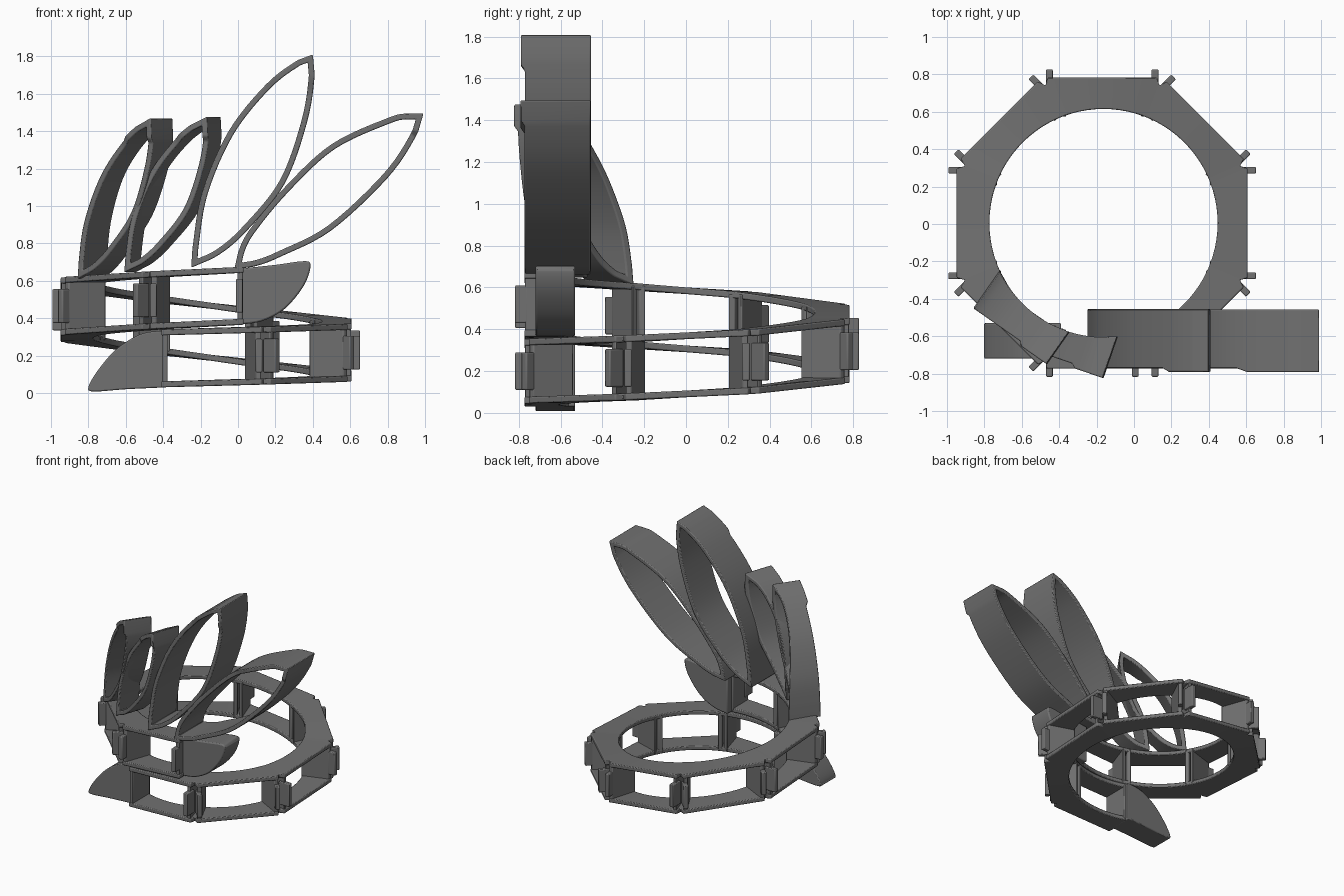
import bpy, bmesh, math
from mathutils import Vector, Matrix

if "Cube" in bpy.data.objects:
    bpy.data.objects.remove(bpy.data.objects["Cube"])

grey = bpy.data.materials.new("dark grey")
grey.use_nodes = True
tone = (0.165, 0.165, 0.165, 1)
grey.diffuse_color = tone
grey.node_tree.nodes["Principled BSDF"].inputs["Base Color"].default_value = tone

CENTRE = Vector((-0.17, 0.005, 0))
HOLE = Vector((-0.163, 0.005, 0))
APOTHEM, INNER, HEIGHT, PLATE = 0.778, 0.61, 0.31, 0.032
# Height of the band's underside at each corner as it winds upward
RISE = [0.03, 0.045, 0.06, 0.09, 0.14, 0.21, 0.27, 0.31, 0.34, 0.365]
START_X, END_X = -0.41, 0.03


def finish(bm, name, bevel=0.006):
    bmesh.ops.recalc_face_normals(bm, faces=bm.faces)
    mesh = bpy.data.meshes.new(name)
    bm.to_mesh(mesh)
    bm.free()
    obj = bpy.data.objects.new(name, mesh)
    bpy.context.collection.objects.link(obj)
    mesh.materials.append(grey)
    mod = obj.modifiers.new("soft edges", "BEVEL")
    mod.width, mod.segments = bevel, 2
    mod.limit_method, mod.angle_limit = "ANGLE", math.radians(35)
    bpy.ops.object.select_all(action="DESELECT")
    obj.select_set(True)
    bpy.context.view_layer.objects.active = obj
    bpy.ops.object.shade_smooth_by_angle(angle=math.radians(35))


def strip(bm, outer, inner, height):
    """Solid between two matching rows of points, raised by height."""
    up = Vector((0, 0, height))
    rows = [[bm.verts.new(v) for v in (o, i, i + up, o + up)]
            for o, i in zip(outer, inner)]
    for a, b in zip(rows, rows[1:]):
        for j in range(4):
            k = (j + 1) % 4
            bm.faces.new((a[j], a[k], b[k], b[j]))
    bm.faces.new(rows[0])
    bm.faces.new(rows[-1])


def smooth_path(points, steps=6):
    """Rounded path through a few (x, z) points."""
    p = [Vector(q) for q in points]
    p = [2 * p[0] - p[1]] + p + [2 * p[-1] - p[-2]]
    path = []
    for a, b, c, d in zip(p, p[1:], p[2:], p[3:]):
        for s in range(steps):
            t = s / steps
            path.append(0.5 * (2 * b + (c - a) * t + (2 * a - 5 * b + 4 * c - d) * t * t
                               + (3 * b - a - 3 * c + d) * t ** 3))
    return path + [p[-2]]


# Winding octagonal band
def corner(k):
    a = math.radians(-112.5 + 45 * k)
    r = APOTHEM / math.cos(math.radians(22.5))
    return CENTRE + Vector((r * math.cos(a), r * math.sin(a), 0))


def panel_ends(k):
    """Outer corners and inner angles of one side of the band."""
    p0, p1 = corner(k), corner(k + 1)
    a0 = math.radians(-112.5 + 45 * k)
    a1 = a0 + math.radians(45)
    if k == 0:
        p0.x = START_X
        a0 = -math.acos((START_X - HOLE.x) / INNER)
    if k == 8:
        p1.x = END_X
        a1 = 2 * math.pi - math.acos((END_X - HOLE.x) / INNER)
    return p0, p1, a0, a1


def band_point(k, t):
    p0, p1, a0, a1 = panel_ends(k)
    z = Vector((0, 0, RISE[k] + (RISE[k + 1] - RISE[k]) * t))
    a = a0 + (a1 - a0) * t
    return p0.lerp(p1, t) + z, HOLE + INNER * Vector((math.cos(a), math.sin(a), 0)) + z


# Lower and upper plates, continuous, with the outer corners clipped
outer, inner = [], []
for k in range(9):
    for t in [0] + [0.045 + 0.091 * s for s in range(11)]:
        o, i = band_point(k, t)
        if t == 0 and k > 0:
            o = o.lerp(i, 0.2)
        outer.append(o)
        inner.append(i)
o, i = band_point(8, 1)
outer.append(o)
inner.append(i)
for name, lift in (("lower_plate", 0), ("upper_plate", HEIGHT - PLATE)):
    up = Vector((0, 0, lift))
    bm = bmesh.new()
    strip(bm, [v + up for v in outer], [v + up for v in inner], PLATE)
    finish(bm, name)

# Radial walls and clasp pegs at both ends of every side
for k in range(9):
    p0, p1, _, _ = panel_ends(k)
    side = (p1 - p0).normalized()
    out = Vector((side.y, -side.x, 0))
    bm = bmesh.new()
    for t, sign in ((0, 1), (1, -1)):
        along = side * sign
        free = (k, t) in ((0, 0), (8, 1))
        o, i = band_point(k, t)
        base = Vector((0, 0, 0.012))
        trim = 0.004 if free else 0.028
        wall_o = o + base - out * 0.004 + along * trim
        wall_i = i + base + out * 0.006 + along * 0.004
        step = along * 0.03
        strip(bm, [wall_o, wall_o + step], [wall_i, wall_i + step], HEIGHT - 0.024)
        if (k, t) != (0, 0):
            c = o + along * (0.005 if free else 0.022) + Vector((0, 0, 0.065))
            w = along * 0.036
            strip(bm, [c + out * 0.044, c + out * 0.044 + w],
                  [c - out * 0.05, c - out * 0.05 + w], HEIGHT - 0.13)
    finish(bm, f"walls_and_pegs_{k + 1}")


# Solid curved fins closing both ends of the band
def fin(name, points):
    path = smooth_path(points, 4)
    bm = bmesh.new()
    rings = [[bm.verts.new((p.x, y, p.y)) for p in path] for y in (-0.72, -0.53)]
    for r in rings:
        bm.faces.new(r)
    for j in range(len(path)):
        k = (j + 1) % len(path)
        bm.faces.new((rings[0][j], rings[0][k], rings[1][k], rings[1][j]))
    finish(bm, name, 0.01)


fin("upper_fin", [(0.01, 0.665), (0.2, 0.685), (0.36, 0.705), (0.388, 0.675),
                  (0.35, 0.57), (0.25, 0.45), (0.13, 0.385), (0.01, 0.365)])
fin("lower_fin", [(-0.39, 0.335), (-0.52, 0.315), (-0.65, 0.235), (-0.75, 0.12),
                  (-0.8, 0.03), (-0.77, 0.008), (-0.6, 0.02), (-0.39, 0.03)])


# Hollow leaf-shaped hoops; without a depth the back follows the band's round hole
def depth_to_hole(place, x):
    start = place @ Vector((x, 0, 0)) - HOLE
    start.z = 0
    way = place.to_3x3() @ Vector((0, 1, 0))
    b = start.dot(way)
    return -b - math.sqrt(max(b * b - start.length_squared + INNER ** 2, 0))


def leaf(name, left, right, place, depth=None, scale=1.0, wall=0.031):
    tips = [Vector(left[0]) * scale, Vector(left[-1]) * scale]
    loop = [p * scale for p in smooth_path(left)[:-1] + smooth_path(right)[:-1]]
    # keep the pointed ends clean so the inner outline never crosses itself
    loop = [p for p in loop
            if not any(0.0001 < (p - tip).length < 0.085 for tip in tips)]
    count = len(loop)
    bm = bmesh.new()
    rings = []
    for j, p in enumerate(loop):
        d0 = (p - loop[j - 1]).normalized()
        d1 = (loop[(j + 1) % count] - p).normalized()
        n0, n1 = Vector((d0.y, -d0.x)), Vector((d1.y, -d1.x))
        n = (n0 + n1).normalized()
        q = p + n * wall / max(n.dot(n0), 0.4)
        front = -0.02 if p.y > tips[1].y * 0.87 else 0.0
        back_p = depth or depth_to_hole(place, p.x)
        back_q = depth or depth_to_hole(place, q.x)
        rings.append([bm.verts.new(place @ Vector(v)) for v in (
            (p.x, front, p.y), (q.x, front, q.y), (q.x, back_q, q.y), (p.x, back_p, p.y))])
    for j in range(count):
        a, b = rings[j], rings[(j + 1) % count]
        for m in range(4):
            k = (m + 1) % 4
            bm.faces.new((a[m], a[k], b[k], b[m]))
    finish(bm, name)


def placed(x, y, z, turn):
    return Matrix.Translation((x, y, z)) @ Matrix.Rotation(math.radians(turn), 4, "Z")


wide_left = [(0, 0), (0.02, 0.09), (0.08, 0.21), (0.27, 0.44), (0.52, 0.67),
             (0.82, 0.81), (0.93, 0.835), (1.012, 0.835)]
wide_right = [(1.012, 0.835), (0.97, 0.71), (0.82, 0.49), (0.52, 0.21), (0.25, 0.07),
              (0.12, 0.02), (0, 0)]
tall_left = [(0, 0), (0.01, 0.13), (0.06, 0.41), (0.2, 0.73), (0.4, 0.98),
             (0.57, 1.11), (0.65, 1.14)]
tall_right = [(0.65, 1.14), (0.66, 1.03), (0.62, 0.78), (0.5, 0.45), (0.3, 0.2),
              (0.15, 0.07), (0, 0)]

leaf("wide_leaf", wide_left, wide_right, placed(-0.02, -0.772, 0.66, 0), 0.315)
leaf("tall_leaf", tall_left, tall_right, placed(-0.25, -0.77, 0.67, 0), 0.315)
leaf("inner_small_leaf", tall_left, tall_right, placed(-0.61, -0.65, 0.645, -19), scale=0.73)
leaf("outer_small_leaf", tall_left, tall_right, placed(-0.86, -0.45, 0.61, -35), scale=0.755)
